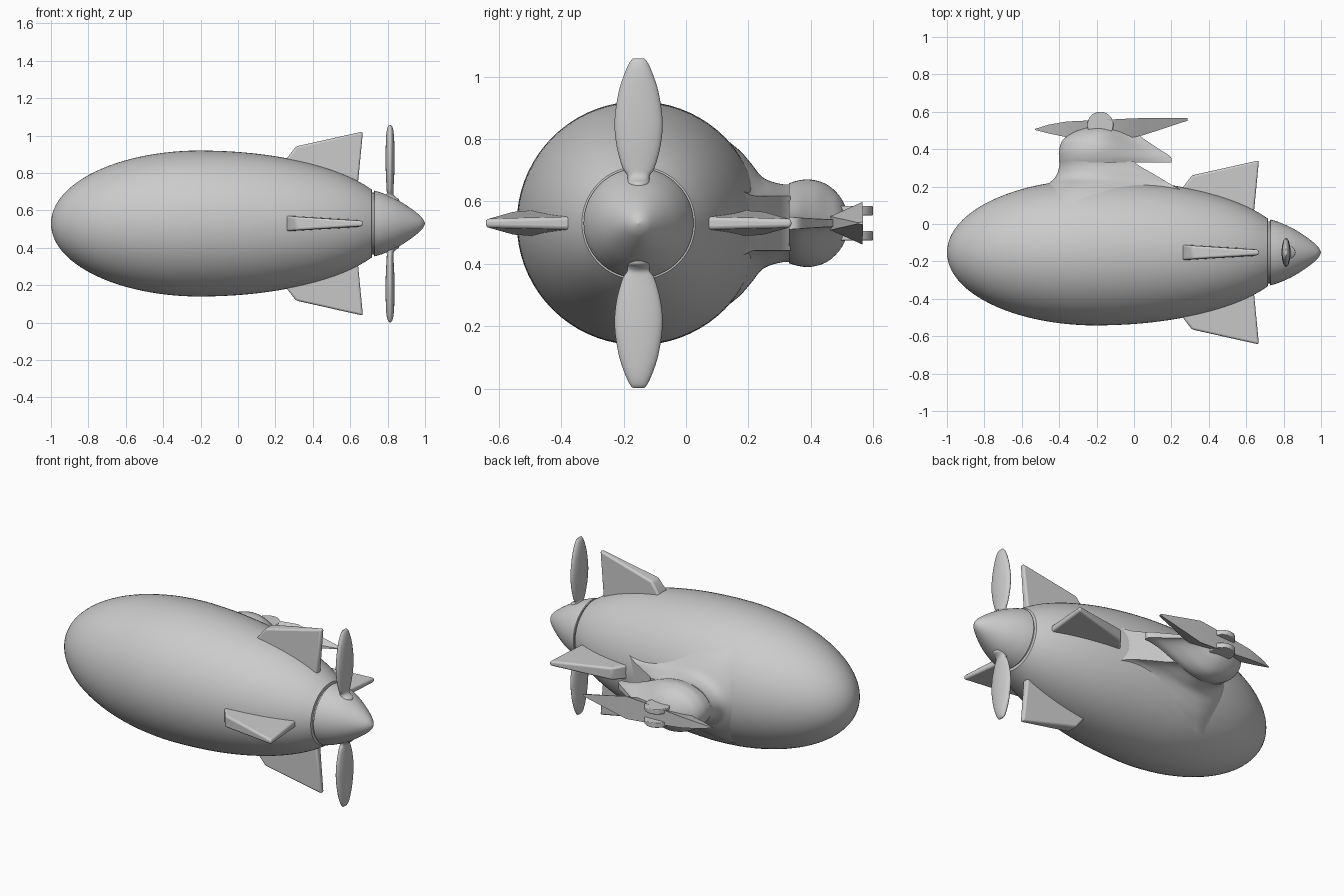
import bpy, bmesh, math
from mathutils import Vector, Matrix

if "Cube" in bpy.data.objects:
    bpy.data.objects.remove(bpy.data.objects["Cube"])

CY, CZ = -0.152, 0.53   # hull axis


def finish(name, bm, angle=35, bevel=0.0):
    bmesh.ops.recalc_face_normals(bm, faces=bm.faces)
    me = bpy.data.meshes.new(name)
    bm.to_mesh(me)
    bm.free()
    ob = bpy.data.objects.new(name, me)
    bpy.context.collection.objects.link(ob)
    if bevel:
        m = ob.modifiers.new("bevel", 'BEVEL')
        m.width, m.segments, m.limit_method = bevel, 3, 'ANGLE'
        m.angle_limit = math.radians(30)
    bpy.ops.object.select_all(action='DESELECT')
    ob.select_set(True)
    bpy.context.view_layer.objects.active = ob
    bpy.ops.object.shade_smooth_by_angle(angle=math.radians(angle))
    return ob


def loft(name, rings, angle=35, bevel=0.0):
    """Skin closed rings of equal point count and cap both ends."""
    bm = bmesh.new()
    rows = [[bm.verts.new(p) for p in r] for r in rings]
    n = len(rows[0])
    for a, b in zip(rows, rows[1:]):
        for i in range(n):
            j = (i + 1) % n
            bm.faces.new((a[i], a[j], b[j], b[i]))
    bm.faces.new(rows[0])
    bm.faces.new(rows[-1])
    return finish(name, bm, angle, bevel)


def smooth(pts, steps=5):
    """Catmull-Rom resampling of a list of tuples."""
    pts = [Vector(p) for p in pts]
    out = []
    for i in range(len(pts) - 1):
        p0, p1, p2 = pts[max(i - 1, 0)], pts[i], pts[i + 1]
        p3 = pts[min(i + 2, len(pts) - 1)]
        for s in range(steps):
            t = s / steps
            out.append(0.5 * (2 * p1 + (p2 - p0) * t + (2 * p0 - 5 * p1 + 4 * p2 - p3) * t * t
                              + (3 * p1 - p0 - 3 * p2 + p3) * t ** 3))
    return out + [pts[-1]]


def lathe(name, profile, n=72):
    return loft(name, [[(x, CY + r * math.cos(2 * math.pi * i / n), CZ + r * math.sin(2 * math.pi * i / n))
                        for i in range(n)] for x, r in profile])


# Hull: two half ellipsoids sharing the widest section
hull = [(-0.2 - 0.8 * math.cos(a), 0.39 * math.sin(a) + 0.0005)
        for a in [math.pi / 2 * i / 24 for i in range(25)]]
for i in range(1, 25):
    x = -0.2 + 0.915 * i / 24
    hull.append((x, 0.39 * math.sqrt(1 - ((x + 0.2) / 1.034) ** 2)))
lathe("hull", hull + [(0.717, 0.165)])
lathe("spinner_joint", [(0.70, 0.165), (0.75, 0.165)])

# Spinner cone
lathe("spinner", [(0.727, 0.15), (0.727, 0.172)] + [tuple(p) for p in smooth(
    [(0.73, 0.176), (0.78, 0.16), (0.85, 0.128), (0.92, 0.084), (0.97, 0.045), (0.99, 0.022), (1.0, 0.0005)])])

# Propeller blades: (radius, half thickness, half width)
blade = smooth([(0.10, 0.05, 0.04), (0.128, 0.048, 0.039), (0.14, 0.032, 0.035), (0.155, 0.019, 0.037),
                (0.18, 0.018, 0.052), (0.25, 0.022, 0.071), (0.33, 0.024, 0.077), (0.42, 0.023, 0.064),
                (0.48, 0.02, 0.045), (0.515, 0.013, 0.029), (0.528, 0.004, 0.018)], 4)
for s, nm in ((1, "upper"), (-1, "lower")):
    loft("propeller_blade_" + nm,
         [[(0.813 + hx * math.cos(a), CY + hy * math.sin(a), CZ + s * r)
           for a in [2 * math.pi * i / 32 for i in range(32)]] for r, hx, hy in blade], 50)

# Tail fins: (x, radius, half thickness)
fin = [(0.24, 0.25, 0.045), (0.255, 0.34, 0.043), (0.31, 0.412, 0.036),
       (0.668, 0.492, 0.014), (0.635, 0.15, 0.022)]
for k in range(4):
    rot = Matrix.Rotation(k * math.pi / 2, 3, 'X')
    loft("tail_fin_%d" % (k + 1),
         [[rot @ Vector((x, s * t, r)) + Vector((0, CY, CZ)) for x, r, t in fin] for s in (-1, 1)],
         40, 0.011)


# Side pod and its pylon: stacked sections with round nose and tapered tail
def pod_section(y, x0, x1, hz, w):
    xc = x0 + min(0.2, 0.4 * (x1 - x0))
    half = []
    for i in range(17):
        a = math.pi / 2 * i / 16
        half.append((xc - (xc - x0) * math.cos(a), hz * math.sin(a)))
    for i in range(1, 17):
        t = i / 16
        half.append((xc + (x1 - xc) * t, w + (hz - w) * (0.5 + 0.5 * math.cos(math.pi * t))))
    ring = half + [(x, -z) for x, z in reversed(half[1:])]
    return [(x, y, CZ + z) for x, z in ring]


# (y, nose x, tail x, half height, tail half height)
pylon = smooth([(0.10, -0.56, 0.38, 0.29, 0.15), (0.17, -0.50, 0.27, 0.235, 0.11), (0.21, -0.465, 0.20, 0.19, 0.09),
                (0.24, -0.43, 0.15, 0.152, 0.088), (0.27, -0.41, 0.10, 0.135, 0.088),
                (0.31, -0.40, 0.03, 0.125, 0.088), (0.335, -0.40, 0.0, 0.125, 0.088)], 4)
loft("pod_pylon", [pod_section(*p) for p in pylon], 40)
pod = smooth([(0.33, -0.40, 0.20, 0.128, 0.02), (0.36, -0.402, 0.195, 0.137, 0.018), (0.40, -0.40, 0.135, 0.14, 0.015),
              (0.45, -0.38, 0.06, 0.125, 0.012), (0.49, -0.325, 0.0, 0.09, 0.01),
              (0.515, -0.26, -0.08, 0.045, 0.006), (0.523, -0.21, -0.14, 0.01, 0.002)], 4)
loft("side_pod", [pod_section(*p) for p in pod], 40)

# Kite-shaped skid plate: (x, outer y, half width, keel y)
skid = [(-0.53, 0.508, 0.002, 0.503), (-0.46, 0.53, 0.016, 0.485), (-0.36, 0.548, 0.032, 0.464),
        (-0.1, 0.56, 0.06, 0.46), (0.0, 0.565, 0.068, 0.464), (0.05, 0.566, 0.057, 0.475),
        (0.285, 0.568, 0.005, 0.552)]
loft("skid_plate", [[(x, y, CZ - h), (x, y, CZ + h), (x, k, CZ + h / 3), (x, k, CZ - h / 3)]
                    for x, y, h, k in skid], 30)

# Twin wheels half sunk in the skid
for s, nm in ((1, "upper"), (-1, "lower")):
    bm = bmesh.new()
    bmesh.ops.create_cone(bm, cap_ends=True, segments=40, radius1=0.07, radius2=0.07, depth=0.03,
                          matrix=Matrix.Translation((-0.18, 0.53, CZ + s * 0.04)))
    finish("wheel_" + nm, bm, 35, 0.004)
